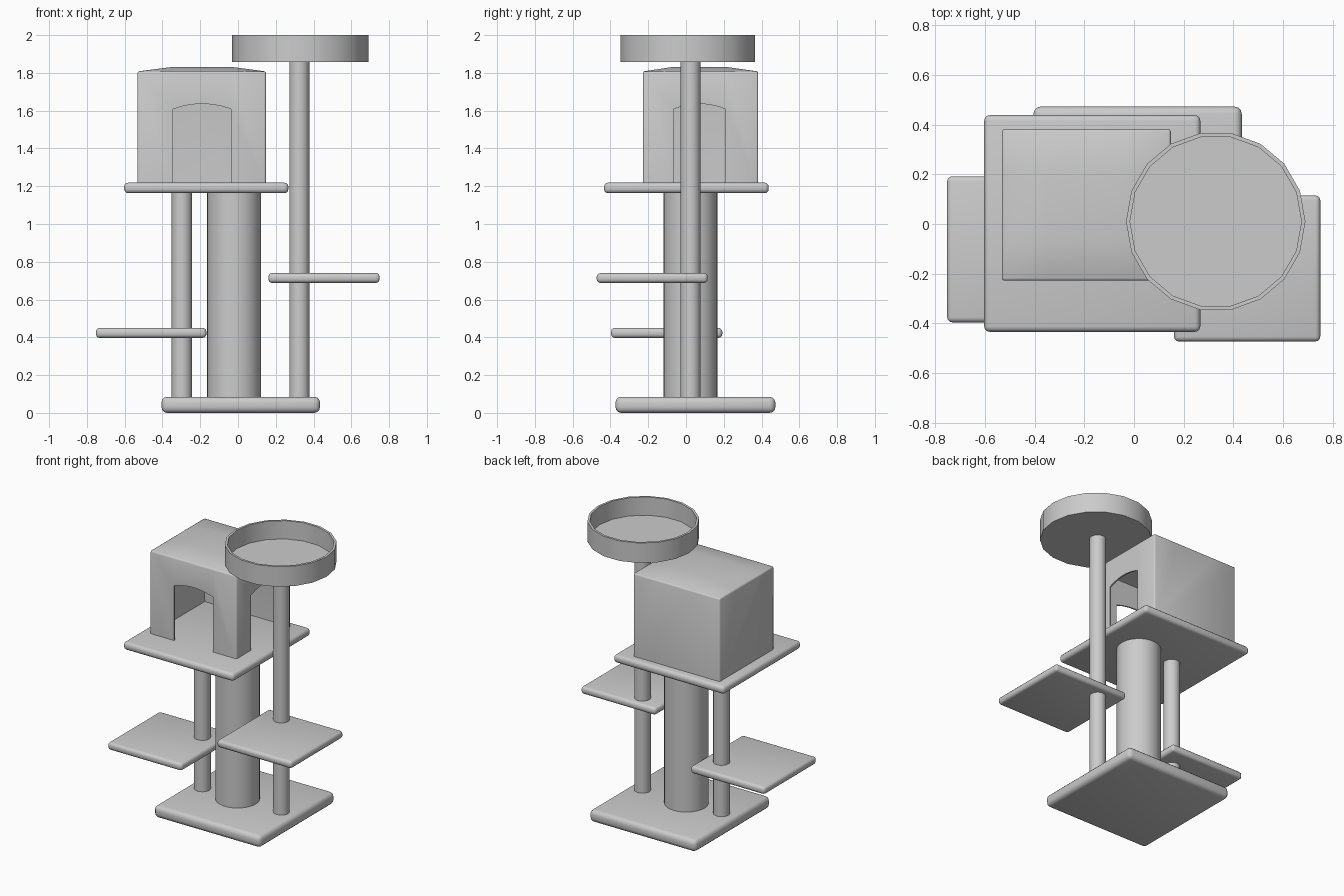
import bpy, bmesh, math

if "Cube" in bpy.data.objects:
    bpy.data.objects.remove(bpy.data.objects["Cube"])


def finish(bm, name, angle=35, thickness=0):
    bmesh.ops.recalc_face_normals(bm, faces=bm.faces)
    me = bpy.data.meshes.new(name)
    bm.to_mesh(me)
    bm.free()
    ob = bpy.data.objects.new(name, me)
    bpy.context.collection.objects.link(ob)
    bpy.ops.object.select_all(action='DESELECT')
    ob.select_set(True)
    bpy.context.view_layer.objects.active = ob
    if thickness:
        mod = ob.modifiers.new("walls", 'SOLIDIFY')
        mod.thickness = thickness
        mod.offset = -1
        bpy.ops.object.modifier_apply(modifier=mod.name)
    bpy.ops.object.shade_smooth_by_angle(angle=math.radians(angle))
    return ob


def slab(name, x0, x1, y0, y1, z0, z1, r):
    """Cushioned board with rounded edges."""
    bm = bmesh.new()
    bmesh.ops.create_cube(bm, size=1)
    for v in bm.verts:
        v.co.x = x1 if v.co.x > 0 else x0
        v.co.y = y1 if v.co.y > 0 else y0
        v.co.z = z1 if v.co.z > 0 else z0
    bmesh.ops.bevel(bm, geom=bm.edges[:], offset=r, segments=3,
                    profile=0.5, affect='EDGES')
    return finish(bm, name)


def lathe(name, x, y, profile, sides):
    """Closed solid of revolution from (radius, z) points."""
    bm = bmesh.new()
    rings = [[bm.verts.new((x + r * math.cos(2 * math.pi * i / sides),
                            y + r * math.sin(2 * math.pi * i / sides), z))
              for i in range(sides)] for r, z in profile]
    for a, b in zip(rings, rings[1:]):
        for i in range(sides):
            j = (i + 1) % sides
            bm.faces.new((a[i], a[j], b[j], b[i]))
    bm.faces.new(rings[0])
    bm.faces.new(rings[-1])
    return finish(bm, name)


def post(name, x, r, z1):
    return lathe(name, x, 0.024, [(r, 0.07), (r, z1)], 32)


# Boards
slab("base", -0.405, 0.434, -0.373, 0.473, 0.0, 0.085, 0.03)
slab("house_platform", -0.603, 0.267, -0.434, 0.438, 1.163, 1.219, 0.022)
slab("left_shelf", -0.752, -0.167, -0.396, 0.192, 0.397, 0.45, 0.02)
slab("right_shelf", 0.161, 0.75, -0.473, 0.115, 0.688, 0.74, 0.02)

# Posts
post("thick_post", -0.02, 0.143, 1.17)
post("left_post", -0.297, 0.054, 1.17)
post("right_post", 0.325, 0.053, 1.86)

# Round basket on top of the tall post
lathe("basket", 0.329, 0.01,
      [(0.361, 1.858), (0.361, 2.0), (0.345, 2.0), (0.345, 1.87)], 18)

# House: walls with arched openings at front and right, crowned roof
xs = [-0.532, -0.344, -0.037, 0.148]
ys = [-0.228, -0.066, 0.21, 0.382]
ZB, ZT, ZR = 1.215, 1.808, 1.832
bm = bmesh.new()


def wall(c, place, arch):
    pts = [(c[0], ZB)]
    if arch:
        pts.append((c[1], ZB))
        for i in range(11):
            t = i / 10
            pts.append((c[1] + (c[2] - c[1]) * t,
                        1.608 + 0.028 * (1 - (2 * t - 1) ** 2)))
        pts.append((c[2], ZB))
    pts.append((c[3], ZB))
    pts += [(u, ZT) for u in reversed(c)]
    bm.faces.new([bm.verts.new(place(u, z)) for u, z in pts])


wall(xs, lambda u, z: (u, ys[0], z), True)
wall(xs, lambda u, z: (u, ys[3], z), False)
wall(ys, lambda u, z: (xs[3], u, z), True)
wall(ys, lambda u, z: (xs[0], u, z), False)

grid = [[bm.verts.new((x, y, ZR if 0 < i < 3 and 0 < j < 3 else ZT))
         for j, y in enumerate(ys)] for i, x in enumerate(xs)]
for i in range(3):
    for j in range(3):
        bm.faces.new((grid[i][j], grid[i + 1][j],
                      grid[i + 1][j + 1], grid[i][j + 1]))
bmesh.ops.remove_doubles(bm, verts=bm.verts, dist=1e-4)
bmesh.ops.recalc_face_normals(bm, faces=bm.faces)
corners = [e for e in bm.edges
           if len(e.link_faces) == 2 and e.calc_face_angle() > 1]
bmesh.ops.bevel(bm, geom=corners, offset=0.01, segments=2,
                profile=0.5, affect='EDGES')
finish(bm, "house", 50, 0.01)
